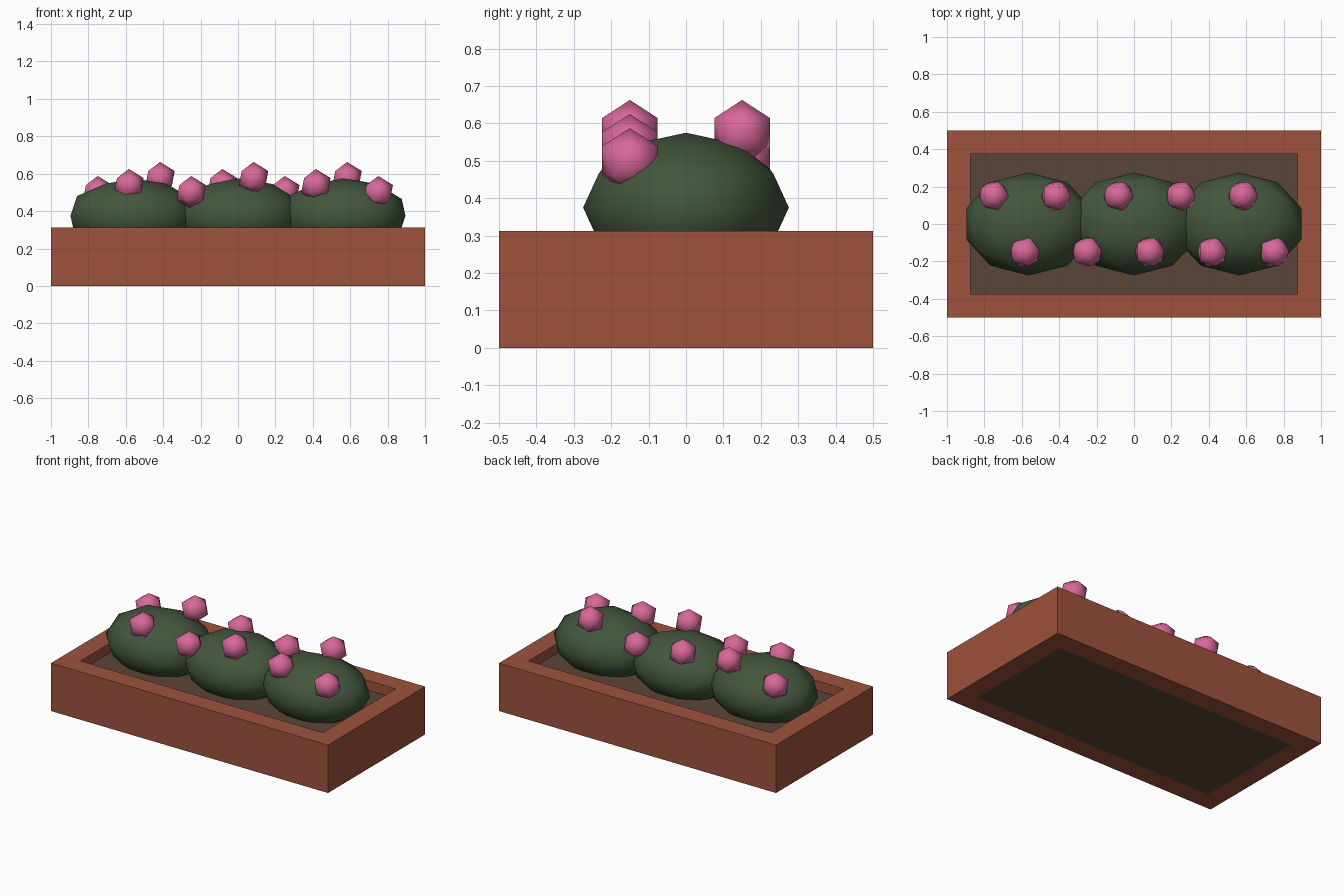
import bpy
import bmesh
from mathutils import Matrix

cube = bpy.data.objects.get("Cube")
if cube:
    bpy.data.objects.remove(cube, do_unlink=True)


def material(name, rgb):
    mat = bpy.data.materials.new(name)
    mat.use_nodes = True
    mat.diffuse_color = (*rgb, 1)
    bsdf = mat.node_tree.nodes["Principled BSDF"]
    bsdf.inputs["Base Color"].default_value = (*rgb, 1)
    bsdf.inputs["Roughness"].default_value = 0.9
    return mat


terracotta = material("terracotta", (0.34, 0.084, 0.047))
soil_brown = material("soil_brown", (0.102, 0.060, 0.038))
leaf_green = material("leaf_green", (0.056, 0.093, 0.046))
petal_pink = material("petal_pink", (0.69, 0.138, 0.325))


def finish(name, bm, mat, location, smooth=False):
    mesh = bpy.data.meshes.new(name)
    for face in bm.faces:
        face.smooth = smooth
    bm.to_mesh(mesh)
    bm.free()
    mesh.materials.append(mat)
    obj = bpy.data.objects.new(name, mesh)
    obj.location = location
    bpy.context.collection.objects.link(obj)
    return obj


def box(size):
    bm = bmesh.new()
    bmesh.ops.create_cube(bm, size=1, matrix=Matrix.Diagonal((*size, 1)))
    return bm


def ball(radii, detail):
    bm = bmesh.new()
    bmesh.ops.create_icosphere(bm, subdivisions=detail, radius=1,
                               matrix=Matrix.Diagonal((*radii, 1)))
    return bm


# Planter: a box with its top and bottom opened into a rectangular frame
height, wall = 0.3125, 0.125
bm = box((2, 1, height))
bm.normal_update()
caps = [f for f in bm.faces if abs(f.normal.z) > 0.9]
bmesh.ops.inset_individual(bm, faces=caps, thickness=wall, use_even_offset=True)
rims = [e for f in caps for e in f.edges]
bmesh.ops.delete(bm, geom=caps, context="FACES_ONLY")
bmesh.ops.bridge_loops(bm, edges=rims)
bmesh.ops.recalc_face_normals(bm, faces=bm.faces)
finish("planter_box", bm, terracotta, (0, 0, height / 2))

# Soil fills the frame to just below the rim
soil_top = 0.25
finish("soil", box((2 - 2 * wall, 1 - 2 * wall, soil_top)), soil_brown,
       (0, 0, soil_top / 2))

# Three overlapping bushes
for i, name in enumerate(("right_bush", "middle_bush", "left_bush")):
    finish(name, ball((0.35, 0.275, 0.2), 2), leaf_green,
           ((i - 1) * 0.5625, 0, 0.375), smooth=True)

# Flowers alternate between the back and front rows at three heights
for i in range(10):
    x = -0.75 + i * 1.5 / 9
    y = 0.15 if i % 2 == 0 else -0.15
    z = 0.5 + 0.0375 * (i % 3)
    finish(f"flower_{i + 1}", ball((0.0875,) * 3, 1), petal_pink,
           (x, y, z), smooth=True)
